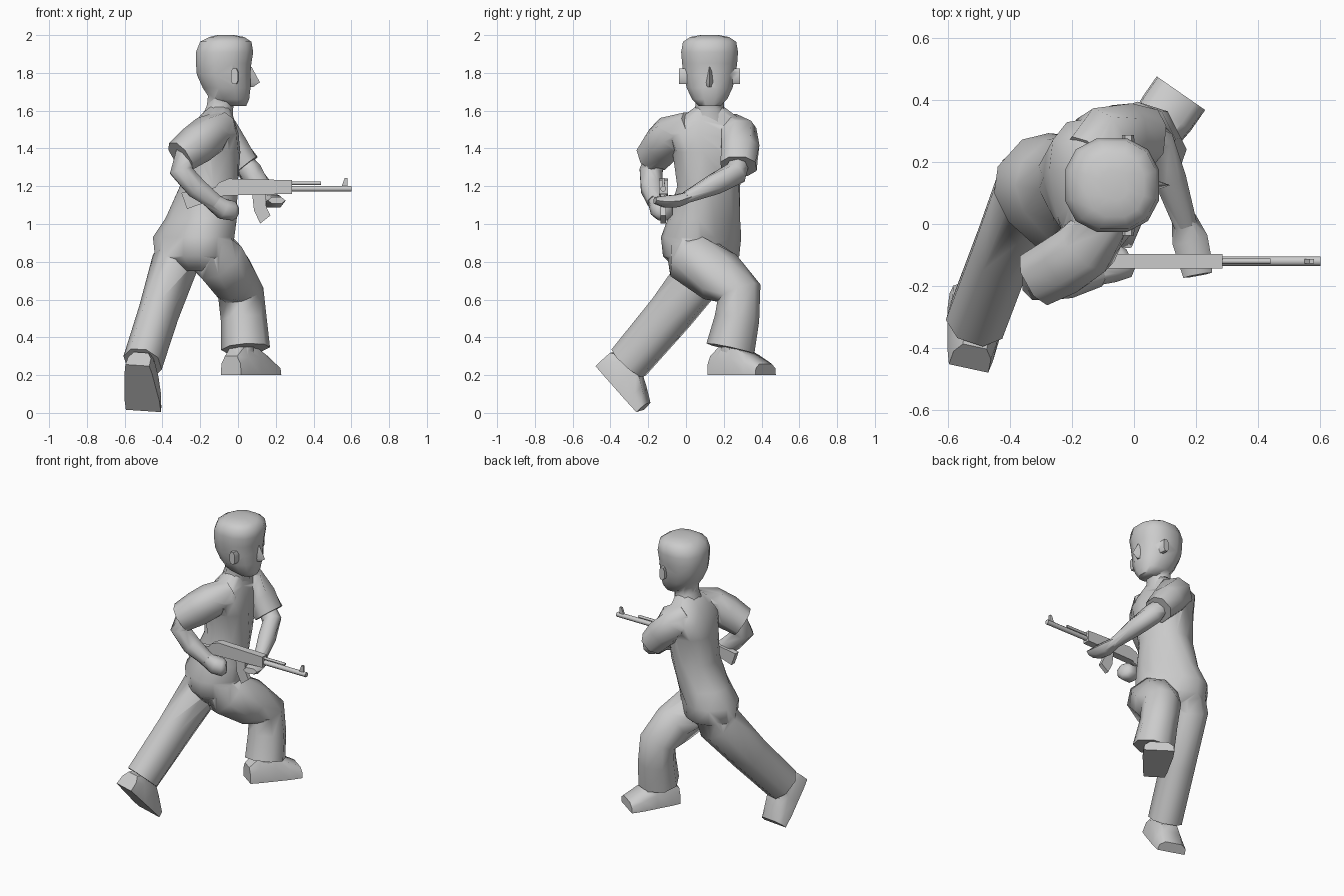
import bpy, bmesh
from math import cos, sin, pi, radians
from mathutils import Vector as V

if "Cube" in bpy.data.objects:
    bpy.data.objects.remove(bpy.data.objects["Cube"])


def smooth(ob, angle):
    bpy.ops.object.select_all(action='DESELECT')
    ob.select_set(True)
    bpy.context.view_layer.objects.active = ob
    bpy.ops.object.shade_smooth_by_angle(angle=radians(angle))
    return ob


def loft(name, rings, angle=62):
    bm = bmesh.new()
    vs = [[bm.verts.new(p) for p in r] for r in rings]
    n = len(vs[0])
    for a, b in zip(vs, vs[1:]):
        for i in range(n):
            bm.faces.new((a[i], a[(i + 1) % n], b[(i + 1) % n], b[i]))
    bm.faces.new(vs[0])
    bm.faces.new(vs[-1])
    bmesh.ops.recalc_face_normals(bm, faces=bm.faces)
    me = bpy.data.meshes.new(name)
    bm.to_mesh(me)
    bm.free()
    ob = bpy.data.objects.new(name, me)
    bpy.context.collection.objects.link(ob)
    return smooth(ob, angle)


def union(name, base, *others):
    """Merge overlapping parts into one skin without hidden faces."""
    for o in others:
        m = base.modifiers.new("union", 'BOOLEAN')
        m.operation, m.solver, m.object = 'UNION', 'EXACT', o
        bpy.context.view_layer.objects.active = base
        bpy.ops.object.modifier_apply(modifier=m.name)
        bpy.data.objects.remove(o)
    base.name = name
    return smooth(base, 62)


def ring(c, u, v, n, e=1.0):
    f = lambda k: (abs(k) ** e) * (1 if k > 0 else -1)
    angles = [2 * pi * (i + 0.5) / n for i in range(n)]
    return [V(c) + u * f(cos(a)) + v * f(sin(a)) for a in angles]


def stack(name, rows, n=10, e=0.8):
    """Horizontal rings: z, centre x, centre y, half depth, half width, yaw."""
    rings = []
    for z, x, y, d, w, yaw in rows:
        a = radians(yaw)
        rings.append(ring((x, y, z), V((cos(a), sin(a), 0)) * d,
                          V((-sin(a), cos(a), 0)) * w, n, e))
    return loft(name, rings)


def tube(name, rows, ref, n=8, e=0.9):
    """Rings along a path: point, radius along ref, radius across."""
    p = [V(r[0]) for r in rows]
    rings = []
    for i, r in enumerate(rows):
        t = V((0, 0, 0))
        if i:
            t += (p[i] - p[i - 1]).normalized()
        if i < len(p) - 1:
            t += (p[i + 1] - p[i]).normalized()
        t.normalize()
        u = V(ref)
        u = (u - t * u.dot(t)).normalized()
        rings.append(ring(p[i], u * r[1], t.cross(u) * r[2], n, e))
    return loft(name, rings)


def plate(name, pts, y0, y1):
    """Side profile in x,z pushed along y."""
    return loft(name, [[V((x, y, z)) for x, z in pts] for y in (y0, y1)], 20)


def shoe(name, heel, fwd, up):
    f = V(fwd).normalized()
    u = V(up)
    u = (u - f * u.dot(f)).normalized()
    s = u.cross(f)
    rings = []
    for d, w, h in ((-.03, .065, .1), (.03, .075, .15), (.13, .085, .15),
                    (.22, .095, .105), (.30, .095, .06)):
        c = V(heel) + f * d
        rings.append([c - s * w, c + s * w, c + s * w * .95 + u * h * .6,
                      c + s * w * .6 + u * h, c - s * w * .6 + u * h,
                      c - s * w * .95 + u * h * .6])
    return loft(name, rings, 50)


# Head, neck, nose and ears
HY = .125
head = stack("head", [(z, (b + f) / 2, HY, (f - b) / 2, w, 0) for z, b, f, w in (
    (1.625, -.06, .045, .06), (1.66, -.15, .062, .095), (1.72, -.19, .07, .125),
    (1.79, -.222, .07, .142), (1.85, -.227, .075, .15), (1.91, -.227, .085, .155),
    (1.965, -.205, .075, .145), (1.99, -.155, .035, .105), (2.0, -.11, -.02, .05))],
    n=12, e=.85)
nose = loft("nose", [[V((.05, HY - w, z)), V((t, HY, z)), V((.05, HY + w, z))]
                     for z, t, w in ((1.725, .08, .022), (1.75, .116, .024), (1.83, .073, .015))])
ears = [loft("ear", [ring((-.015 - .1 * (k - .12), HY + side * k, 1.782), V((.02, 0, 0)),
                          V((0, 0, .043)), 8, .7) for k in (.12, .162)]) for side in (-1, 1)]
neck = tube("neck", [((-.11, HY, 1.54), .09, .11), ((-.095, HY, 1.62), .075, .08),
                     ((-.08, HY, 1.72), .08, .085)], (1, 0, 0))
union("head_and_neck", head, neck, nose, *ears)

# Shirt, twisting down into the pelvis
torso = stack("torso", [
    (.75, -.22, .06, .09, .11, 48), (.83, -.235, .08, .165, .215, 48),
    (.93, -.235, .08, .172, .228, 48), (1.03, -.195, .095, .16, .195, 42),
    (1.2, -.155, .12, .145, .165, 25), (1.38, -.14, .12, .145, .19, 14),
    (1.48, -.135, .12, .13, .225, 10), (1.55, -.12, .125, .098, .172, 6),
    (1.62, -.10, .125, .06, .078, 0)], n=12, e=.8)

# Trouser legs
front_leg = tube("front_trouser_leg", [
    ((-.17, -.01, .9), .1, .1), ((-.11, .03, .82), .145, .145),
    ((-.03, .18, .72), .13, .145), ((.015, .28, .635), .12, .12),
    ((.03, .27, .5), .12, .115), ((.04, .235, .34), .127, .127)], (1, .5, 0))
rear_leg = tube("rear_trouser_leg", [
    ((-.29, .17, .9), .1, .1), ((-.335, .12, .79), .118, .14),
    ((-.42, -.08, .53), .103, .125), ((-.505, -.305, .265), .103, .115)], (1, -.3, 0))

# Sleeves
right_sleeve = tube("right_sleeve", [
    ((-.08, .03, 1.53), .07, .08), ((-.15, -.07, 1.475), .105, .105),
    ((-.22, -.125, 1.42), .105, .105), ((-.305, -.172, 1.357), .09, .097)], (0, 0, 1), e=.85)
left_sleeve = tube("left_sleeve", [
    ((-.15, .21, 1.52), .08, .09), ((-.1, .265, 1.47), .11, .115),
    ((-.03, .285, 1.39), .097, .108), ((.038, .278, 1.305), .085, .1)], (0, 0, 1), e=.85)

# Bare arms and hands
right_arm = tube("right_arm", [
    ((-.27, -.16, 1.37), .06, .065), ((-.30, -.185, 1.28), .065, .065),
    ((-.22, -.18, 1.19), .063, .06), ((-.12, -.16, 1.115), .045, .045)], (0, 1, 0))
right_hand = tube("right_hand", [
    ((-.15, -.165, 1.13), .04, .045), ((-.08, -.135, 1.08), .058, .058),
    ((-.03, -.12, 1.07), .058, .055), ((-.01, -.11, 1.07), .035, .035)], (0, 1, 0))
left_arm = tube("left_arm", [
    ((.02, .28, 1.33), .055, .055), ((.07, .265, 1.27), .065, .06),
    ((.115, .15, 1.21), .058, .055), ((.165, .0, 1.14), .032, .04)], (0, 0, 1))
left_hand = tube("left_hand", [
    ((.16, .02, 1.145), .03, .04), ((.18, -.05, 1.122), .038, .058),
    ((.195, -.11, 1.118), .036, .054), ((.205, -.165, 1.125), .02, .047)], (0, 0, 1), n=6)
union("clothed_body", torso, front_leg, rear_leg, right_sleeve, left_sleeve,
      right_arm, right_hand, left_arm, left_hand)

# Shoes and ankles
union("front_shoe", shoe("shoe", (-.02, .175, .2), (.57, .82, 0), (0, 0, 1)),
      tube("ankle", [((.03, .24, .35), .06, .06), ((.03, .24, .25), .06, .06)], (1, 0, 0)))
union("rear_shoe", shoe("shoe", (-.53, -.445, .23), (.1, .7, -.76), (.2, .72, .66)),
      tube("ankle", [((-.5, -.29, .285), .06, .06), ((-.525, -.35, .22), .06, .06)], (1, 0, 0)))

# Rifle prop
GY = -.12
plate("rifle_stock", [(-.30, 1.165), (-.27, 1.08), (-.08, 1.145), (-.08, 1.2)],
      GY - .018, GY + .018)
plate("rifle_body", [(-.12, 1.195), (-.08, 1.15), (.285, 1.16), (.285, 1.232),
                     (-.05, 1.24), (-.1, 1.22)], GY - .024, GY + .024)
plate("rifle_magazine", [(.075, 1.16), (.145, 1.16), (.15, 1.09), (.172, 1.045),
                         (.118, 1.003), (.085, 1.07)], GY - .014, GY + .014)
plate("front_sight", [(.545, 1.19), (.58, 1.19), (.58, 1.243), (.565, 1.243)],
      GY - .007, GY + .007)
for nm, z, x1, r in (("barrel", 1.187, .6, .016), ("gas_tube", 1.216, .44, .009)):
    tube(nm, [((.28, GY, z), r, r), ((x1, GY, z), r, r)], (0, 0, 1), n=8, e=1)
